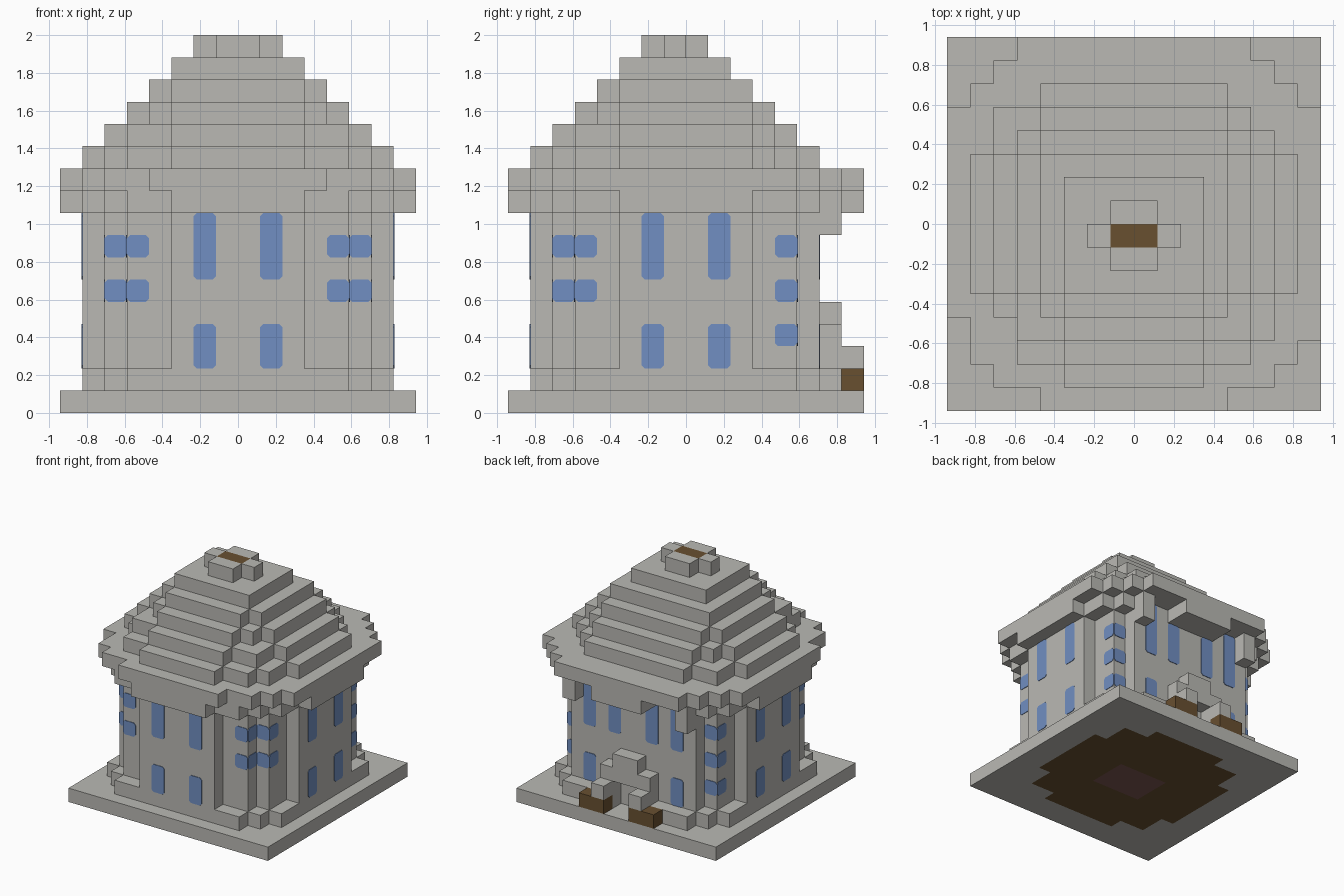
import bpy
import bmesh
from itertools import product
from math import radians
from mathutils import Matrix, Vector

if "Cube" in bpy.data.objects:
    bpy.data.objects.remove(bpy.data.objects["Cube"])

U = 2 / 17  # edge of one block


def material(name, rgb):
    mat = bpy.data.materials.new(name)
    mat.use_nodes = True
    mat.diffuse_color = (*rgb, 1)
    mat.node_tree.nodes["Principled BSDF"].inputs["Base Color"].default_value = (*rgb, 1)
    return mat


STONE = material("pale stone", (0.49, 0.485, 0.455))
GLASS = material("blue glass", (0.165, 0.275, 0.54))
WOOD = material("brown wood", (0.14, 0.08, 0.03))
CLAY = material("reddish clay", (0.2, 0.09, 0.08))


def finish(name, bm, mat):
    mesh = bpy.data.meshes.new(name)
    bm.to_mesh(mesh)
    bm.free()
    mesh.materials.append(mat)
    obj = bpy.data.objects.new(name, mesh)
    bpy.context.scene.collection.objects.link(obj)
    return obj


def cells(boxes):
    """Unit cells covered by boxes given as (x0, x1, y0, y1, z0, z1)."""
    found = set()
    for x0, x1, y0, y1, z0, z1 in boxes:
        found.update(product(range(x0, x1), range(y0, y1), range(z0, z1)))
    return found


def rows(spans, z0, z1):
    """Boxes from plan rows (y0, y1, half width)."""
    return [(-w, w, y0, y1, z0, z1) for y0, y1, w in spans]


def both(boxes):
    """Boxes together with their mirror images in x."""
    return boxes + [(-b[1], -b[0], *b[2:]) for b in boxes]


def solid(name, boxes, mat=STONE, cut=()):
    """Stepped solid: outer faces of the covered cells, merged when flat."""
    filled = cells(boxes) - cells(cut)
    bm = bmesh.new()
    for cell in filled:
        for axis, side in product(range(3), (0, 1)):
            near = list(cell)
            near[axis] += 2 * side - 1
            if tuple(near) in filled:
                continue
            b, c = (axis + 1) % 3, (axis + 2) % 3
            ring = []
            for s, t in ((0, 0), (1, 0), (1, 1), (0, 1)):
                p = Vector(cell)
                p[axis] += side
                p[b] += s
                p[c] += t
                ring.append(bm.verts.new(p * U))
            bm.faces.new(ring if side else ring[::-1])
    bmesh.ops.remove_doubles(bm, verts=bm.verts, dist=U / 100)
    bmesh.ops.dissolve_limit(bm, angle_limit=0.01, verts=bm.verts, edges=bm.edges)
    return finish(name, bm, mat)


# Base slab with the floor let into its underside
floor = rows([(-6, -5, 3), (-5, -3, 5), (-3, 3, 6), (3, 5, 5), (5, 6, 3)], 0, 1)
hearth = [(-2, 2, -2, 1, 0, 1)]
solid("base_slab", [(-8, 8, -8, 8, 0, 1)], cut=floor)
solid("floor", floor, WOOD, cut=hearth)
solid("floor_centre", hearth, CLAY)

# Plinth with a doorway gap, and walls
doorway = [(-1, 1, 6, 7, 1, 3)]
solid("plinth", rows([(-7, -6, 5), (-6, -5, 6), (-5, 5, 7), (5, 6, 6), (6, 7, 5)], 1, 2),
      cut=doorway)
solid("walls", rows([(-7, -6, 3), (-6, -5, 5), (-5, -3, 6), (-3, 3, 7),
                     (3, 5, 6), (5, 6, 5)], 2, 9))

# Porch at the back
solid("porch_arch", both([(1, 2, 6, 8, 2, 3)])
      + [(-2, 2, 6, 7, 3, 4), (-1, 1, 6, 7, 4, 5)])
solid("porch_planters", both([(1, 3, 7, 8, 1, 2)]), WOOD)

# Cornice, brackets and eaves
solid("cornice", rows([(-8, -7, 3), (-7, -6, 5), (-6, -5, 6), (-5, -3, 7), (-3, 3, 8),
                       (3, 5, 7), (5, 6, 6), (6, 8, 2)], 9, 10))
solid("back_brackets", both([(4, 5, 6, 7, 8, 10)]))
solid("eaves", rows([(-8, -7, 4), (-7, -6, 6), (-6, -4, 7), (-4, 5, 8),
                     (5, 6, 7), (6, 7, 6), (7, 8, 5)], 10, 11) + [(7, 8, -5, -4, 10, 11)])

# Stepped roof, lowest tier first
tiers = [
    [(-7, -6, 3), (-6, -4, 5), (-4, -3, 6), (-3, 3, 7), (3, 4, 6), (4, 5, 5), (5, 6, 4)],
    [(-6, -5, 3), (-5, -3, 5), (-3, 3, 6), (3, 4, 5), (4, 5, 4)],
    [(-5, -4, 3), (-4, -3, 4), (-3, 3, 5), (3, 4, 4)],
    [(-4, -3, 3), (-3, 3, 4)],
    [(-3, 2, 3)],
]
corner_fill = [(5, 6, -5, -4, 11, 12), (-6, -5, 4, 5, 11, 12)]
for i, spans in enumerate(tiers):
    solid(f"roof_tier_{i + 1}", rows(spans, 11 + i, 12 + i) + ([] if i else corner_fill))
core = [(-1, 1, -1, 0, 16, 17)]
solid("roof_cap", [(-1, 1, -2, 1, 16, 17), (-2, 2, -1, 0, 16, 17)], cut=core)
solid("roof_cap_core", core, WOOD)


def pane(bm, turn, depth, a0, a1, z0, z1):
    """Thin plate with clipped corners, facing -y before turning about z."""
    c, y, out = 0.14, -depth, 0.04
    outline = [(a0 + c, z0), (a1 - c, z0), (a1, z0 + c), (a1, z1 - c),
               (a1 - c, z1), (a0 + c, z1), (a0, z1 - c), (a0, z0 + c)]
    turned = Matrix.Rotation(radians(90 * turn), 4, "Z")
    front = [bm.verts.new(turned @ Vector((a, y - out, z)) * U) for a, z in outline]
    back = [bm.verts.new(turned @ Vector((a, y + out, z)) * U) for a, z in outline]
    bm.faces.new(front)
    bm.faces.new(back[::-1])
    for i in range(8):
        j = (i + 1) % 8
        bm.faces.new((front[j], front[i], back[i], back[j]))


# Windows for one half, mirrored to the other
FRONT, SIDE, BACK = range(3)
bm = bmesh.new()
for z0, z1 in ((2, 4), (6, 9)):
    pane(bm, FRONT, 7, 1, 2, z0, z1)
    pane(bm, SIDE, 7, 1, 2, z0, z1)
    pane(bm, SIDE, 7, -2, -1, z0, z1)
pane(bm, BACK, 6, 1, 2, 6, 9)
pane(bm, BACK, 6, 3, 4, 6, 10)
pane(bm, BACK, 6, 3, 4, 2, 4)
for z in (5, 7):
    pane(bm, FRONT, 6, 4, 5, z, z + 1)
    pane(bm, FRONT, 5, 5, 6, z, z + 1)
    pane(bm, SIDE, 5, -6, -5, z, z + 1)
    pane(bm, SIDE, 6, -5, -4, z, z + 1)
for z in (3, 5, 7):
    pane(bm, SIDE, 6, 4, 5, z, z + 1)
    pane(bm, BACK, 5, 5, 6, z, z + 1)
windows = finish("windows", bm, GLASS)
mirror = windows.modifiers.new("Mirror", "MIRROR")
mirror.use_mirror_merge = False
